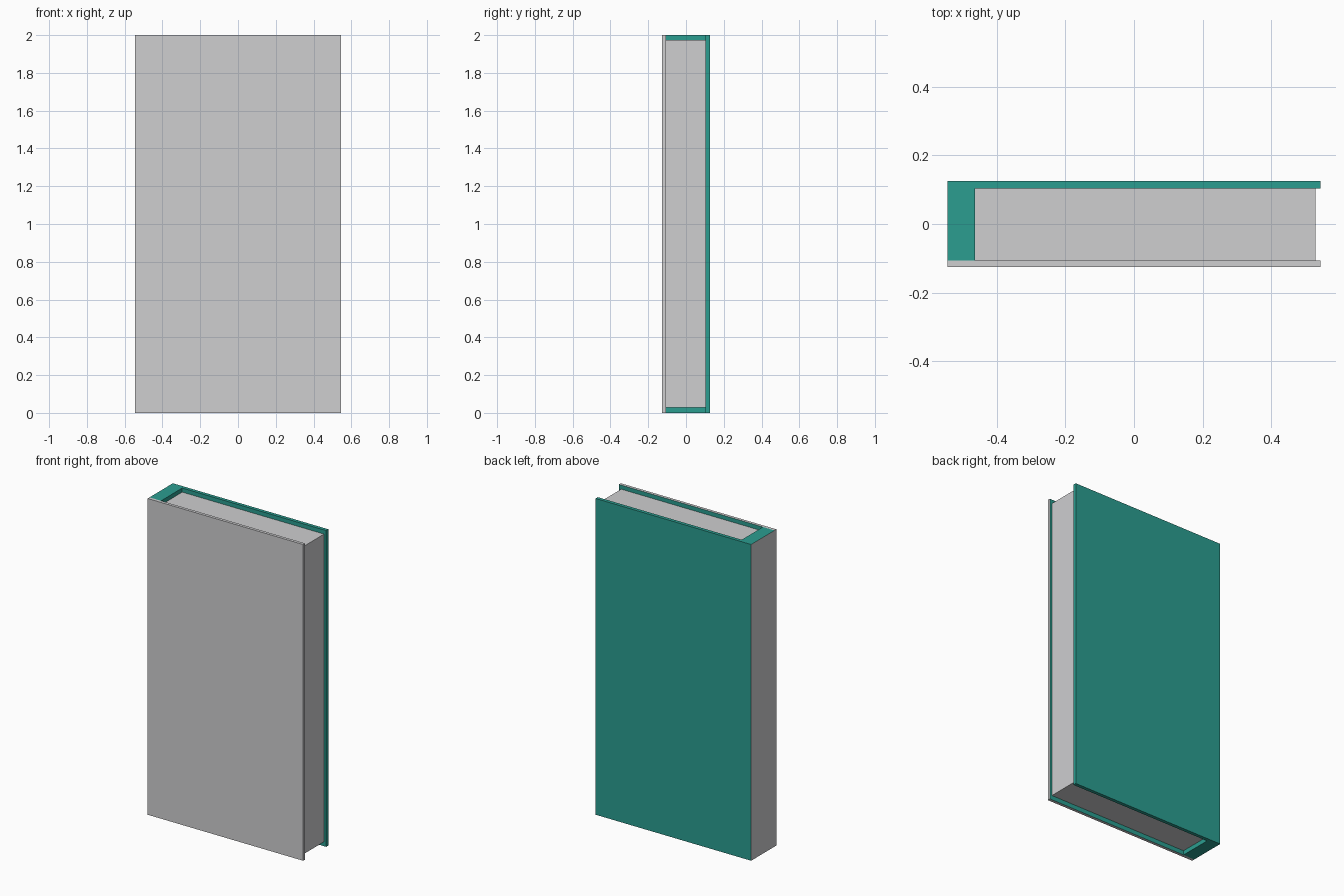
import bpy
import bmesh
from mathutils import Vector

if "Cube" in bpy.data.objects:
    bpy.data.objects.remove(bpy.data.objects["Cube"])


def material(name, rgb):
    m = bpy.data.materials.new(name)
    m.diffuse_color = (*rgb, 1.0)
    m.use_nodes = True
    m.node_tree.nodes["Principled BSDF"].inputs["Base Color"].default_value = m.diffuse_color
    return m


GREY = material("pale_grey", (0.62, 0.62, 0.63))
TEAL = material("teal", (0.024, 0.34, 0.28))


def prism(name, outline, z0, z1, mats, accent=None):
    """Extrude an xy outline; faces for which accent(normal, centre) holds get the second material."""
    bm = bmesh.new()
    base = bm.faces.new([bm.verts.new((x, y, z0)) for x, y in outline])
    top = bmesh.ops.extrude_face_region(bm, geom=[base])["geom"]
    verts = [g for g in top if isinstance(g, bmesh.types.BMVert)]
    bmesh.ops.translate(bm, verts=verts, vec=Vector((0, 0, z1 - z0)))
    bmesh.ops.recalc_face_normals(bm, faces=bm.faces)
    for f in bm.faces:
        if accent and accent(f.normal, f.calc_center_median()):
            f.material_index = 1
    me = bpy.data.meshes.new(name)
    bm.to_mesh(me)
    bm.free()
    for m in mats:
        me.materials.append(m)
    ob = bpy.data.objects.new(name, me)
    bpy.context.collection.objects.link(ob)
    return ob


def rect(x0, x1, y0, y1):
    return [(x0, y0), (x1, y0), (x1, y1), (x0, y1)]


W, D, H = 0.544, 0.126, 2.0
FRONT_IN, BACK_IN, SPINE_IN = -0.107, 0.104, -0.463

# Front cover board: grey with a teal lining on the inside
prism("front_cover", rect(-W, W, -D, FRONT_IN), 0, H, [GREY, TEAL],
      lambda n, c: n.y > 0.9)

# Back cover and spine in one L-shaped piece: teal, grey on the outside of the spine
prism("back_cover_and_spine",
      [(-W, FRONT_IN), (SPINE_IN, FRONT_IN), (SPINE_IN, BACK_IN),
       (W, BACK_IN), (W, D), (-W, D)],
      0, H, [TEAL, GREY], lambda n, c: n.x < -0.9)

# Page block, set back from the cover edges
prism("page_block", rect(SPINE_IN, 0.529, FRONT_IN, BACK_IN), 0.028, 1.974, [GREY])
